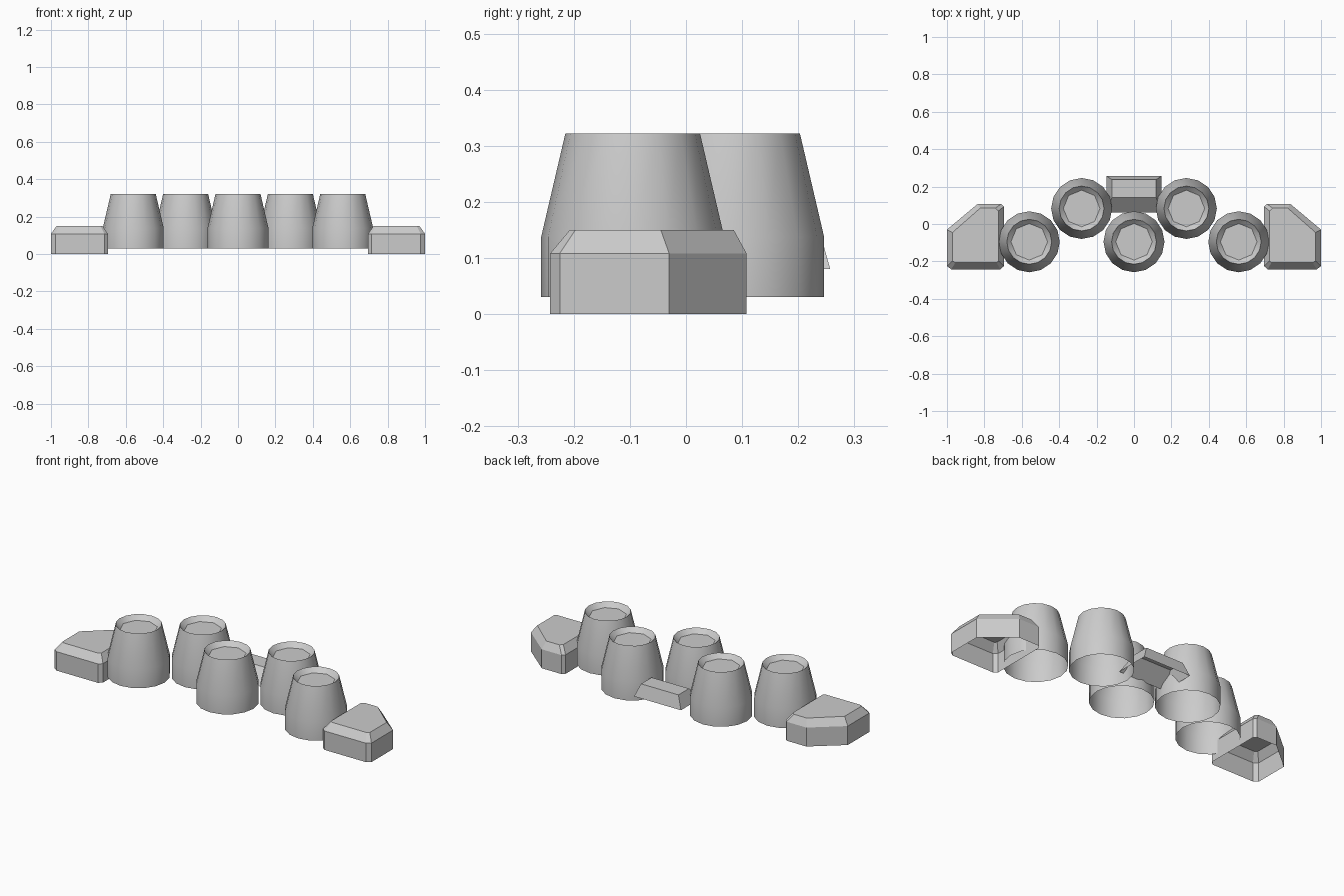
import bpy, bmesh, math

if "Cube" in bpy.data.objects:
    bpy.data.objects.remove(bpy.data.objects["Cube"])


def ring(n, r, z, cx=0.0, cy=0.0):
    return [(cx + r * math.cos(2 * math.pi * i / n),
             cy + r * math.sin(2 * math.pi * i / n), z) for i in range(n)]


def make_object(name, bm, smooth=False):
    me = bpy.data.meshes.new(name)
    bm.normal_update()
    bm.to_mesh(me)
    bm.free()
    ob = bpy.data.objects.new(name, me)
    bpy.context.collection.objects.link(ob)
    if smooth:
        bpy.ops.object.select_all(action='DESELECT')
        ob.select_set(True)
        bpy.context.view_layer.objects.active = ob
        bpy.ops.object.shade_smooth_by_angle(angle=math.radians(30))
    return ob


def loft(bm, loops):
    """Skin a stack of equal-length loops; returns the vertex rings."""
    rings = [[bm.verts.new(p) for p in loop] for loop in loops]
    n = len(rings[0])
    for a, b in zip(rings, rings[1:]):
        for i in range(n):
            j = (i + 1) % n
            bm.faces.new((a[i], a[j], b[j], b[i]))
    return rings


# Tapered cups, open below, with a shallow octagonal recess on top
def cup(name, cx, cy):
    bm = bmesh.new()
    profile = [(0.163, 0.03), (0.163, 0.138), (0.12, 0.322)]
    rim = loft(bm, [ring(16, r, z, cx, cy) for r, z in profile])[-1]
    floor = [bm.verts.new(p) for p in ring(8, 0.098, 0.297, cx, cy)]
    for i in range(8):
        a, b, c = rim[2 * i], rim[2 * i + 1], rim[(2 * i + 2) % 16]
        f, g = floor[i], floor[(i + 1) % 8]
        bm.faces.new((a, b, f))
        bm.faces.new((b, g, f))
        bm.faces.new((b, c, g))
    bm.faces.new(floor)
    make_object(name, bm, smooth=True)


for i in range(5):
    cup(f"cup_{i + 1}", -0.56 + 0.28 * i, 0.083 if i % 2 else -0.095)


# Bevelled end blocks with a slanted rear corner, open below
outer = [(0.715, -0.242), (0.977, -0.242), (1.0, -0.225), (1.0, -0.03),
         (0.835, 0.108), (0.71, 0.108), (0.695, 0.093), (0.695, -0.225)]
inner = [(0.735, -0.207), (0.955, -0.207), (0.97, -0.197), (0.97, -0.045),
         (0.822, 0.085), (0.74, 0.085), (0.725, 0.07), (0.725, -0.197)]
for side, s in (("right", 1), ("left", -1)):
    bm = bmesh.new()
    layers = [(outer, 0.0), (outer, 0.108), (inner, 0.15)]
    rings = loft(bm, [[(s * x, y, z) for x, y in pts] for pts, z in layers])
    bm.faces.new(rings[-1])
    if s < 0:
        bmesh.ops.reverse_faces(bm, faces=bm.faces[:])
    make_object(f"end_block_{side}", bm)


# Small sloped bridge between the two rear cups, open below
def rect(hx, y0, y1, z):
    return [(-hx, y0, z), (hx, y0, z), (hx, y1, z), (-hx, y1, z)]


bm = bmesh.new()
rings = loft(bm, [rect(0.148, 0.062, 0.257, 0.08), rect(0.118, 0.142, 0.237, 0.152)])
bm.faces.new(rings[-1])
make_object("rear_bridge", bm)
